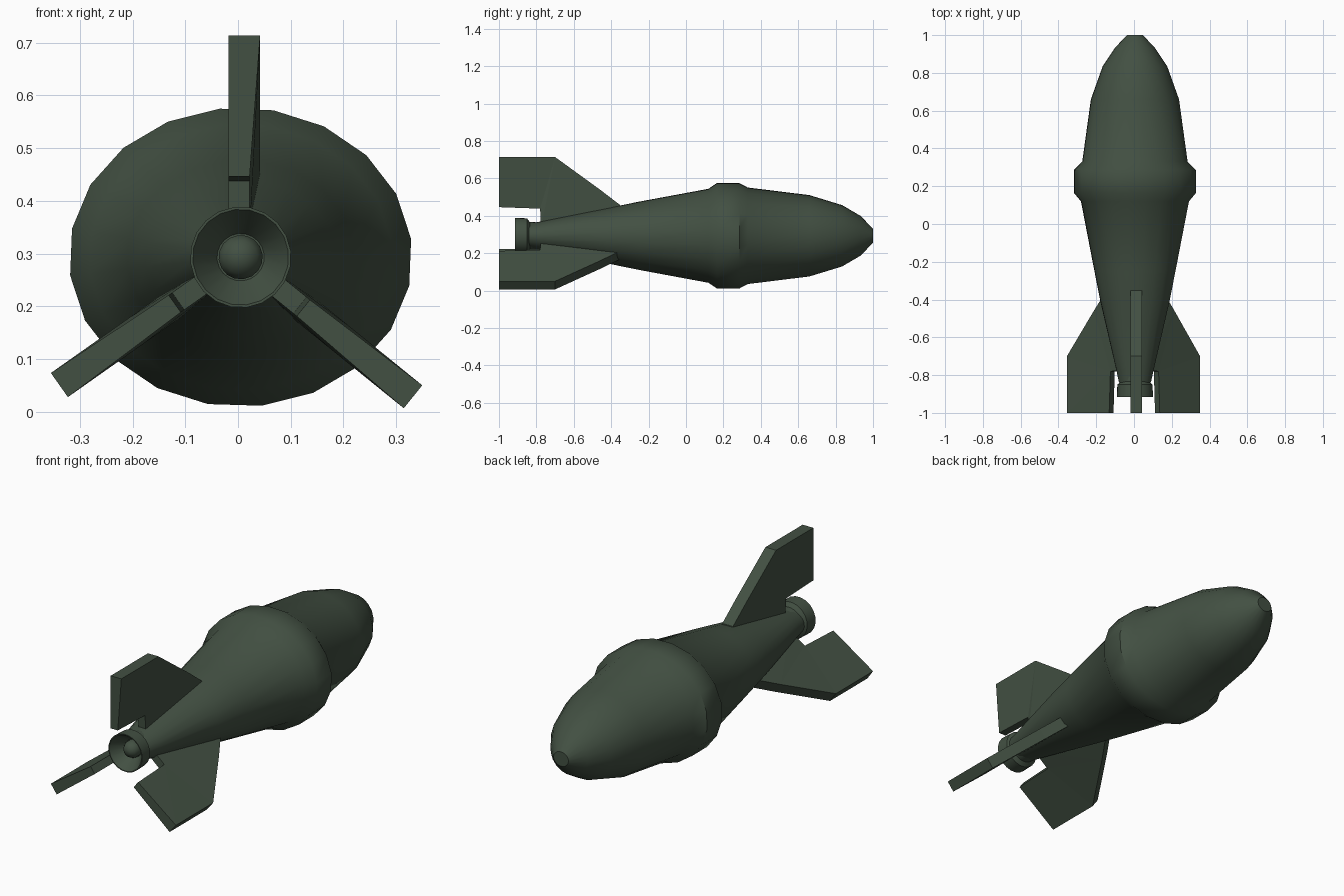
import bpy, bmesh, math

if "Cube" in bpy.data.objects:
    bpy.data.objects.remove(bpy.data.objects["Cube"])

CX, CZ = 0.005, 0.293      # long axis of the body
SIDES = 20

paint = bpy.data.materials.new("dark_green_paint")
paint.diffuse_color = (0.055, 0.08, 0.055, 1)
paint.use_nodes = True
paint.node_tree.nodes["Principled BSDF"].inputs["Base Color"].default_value = paint.diffuse_color


def finish(name, bm, smooth=True):
    bmesh.ops.recalc_face_normals(bm, faces=bm.faces)
    mesh = bpy.data.meshes.new(name)
    bm.to_mesh(mesh)
    bm.free()
    mesh.materials.append(paint)
    ob = bpy.data.objects.new(name, mesh)
    bpy.context.collection.objects.link(ob)
    if smooth:
        bpy.ops.object.select_all(action='DESELECT')
        ob.select_set(True)
        bpy.context.view_layer.objects.active = ob
        bpy.ops.object.shade_smooth_by_angle(angle=math.radians(40))
    return ob


def lathe(name, profile, sides=SIDES):
    """Elliptical rings (y, x radius, z radius) bridged along y, ends capped."""
    bm = bmesh.new()
    rings = []
    for y, rx, rz in profile:
        ring = []
        for i in range(sides):
            a = math.radians(7) + math.tau * i / sides
            ring.append(bm.verts.new((CX + rx * math.cos(a), y, CZ + rz * math.sin(a))))
        rings.append(ring)
    for r0, r1 in zip(rings, rings[1:]):
        for i in range(sides):
            j = (i + 1) % sides
            bm.faces.new((r0[i], r0[j], r1[j], r1[i]))
    bm.faces.new(rings[0])
    bm.faces.new(rings[-1])
    return finish(name, bm)


# Body with the raised collar and blunt nose
lathe("body", [
    (-0.84, 0.085, 0.066), (-0.78, 0.098, 0.076), (-0.42, 0.182, 0.149),
    (-0.25, 0.216, 0.184), (0.12, 0.288, 0.253), (0.165, 0.326, 0.284),
    (0.285, 0.326, 0.284), (0.33, 0.281, 0.260), (0.66, 0.235, 0.219),
    (0.835, 0.172, 0.165), (0.935, 0.105, 0.106), (1.0, 0.042, 0.037)])

# Bell nozzle with a hollow rear
lathe("nozzle", [(y, r, r) for y, r in [
    (-0.78, 0.072), (-0.835, 0.074), (-0.85, 0.094), (-0.915, 0.096),
    (-0.915, 0.091), (-0.845, 0.045)]])

# Rounded plug inside the nozzle
lathe("nozzle_plug", [(y, r, r) for y, r in [
    (-0.83, 0.042), (-0.865, 0.042), (-0.885, 0.032), (-0.897, 0.012)]], 16)

# Fin outline: y, distance from axis, thin (True at the rear root)
FIN = [(-0.34, 0.12, False), (-0.353, 0.165, False), (-0.46, 0.247, False),
       (-0.70, 0.421, False), (-1.0, 0.421, False), (-1.0, 0.153, True),
       (-0.78, 0.145, True), (-0.775, 0.04, True)]


def fin(name, angle, thick, thin):
    """Extruded fin outline; thick and thin give the two side offsets."""
    a = math.radians(angle)
    c, s = math.cos(a), math.sin(a)
    bm = bmesh.new()
    sheets = []
    for side in (0, 1):
        sheet = []
        for y, r, is_thin in FIN:
            t = (thin if is_thin else thick)[side]
            sheet.append(bm.verts.new((CX + r * c - t * s, y, CZ + r * s + t * c)))
        sheets.append(sheet)
        bm.faces.new(sheet)
    n = len(FIN)
    for i in range(n):
        j = (i + 1) % n
        bm.faces.new((sheets[0][i], sheets[0][j], sheets[1][j], sheets[1][i]))
    bmesh.ops.triangulate(bm, faces=[f for f in bm.faces if len(f.verts) > 4])
    return finish(name, bm, smooth=False)


# Three tail fins
fin("top_fin", 90, (0.023, -0.037), (0.023, -0.017))
fin("right_fin", -39, (0.028, -0.028), (0.02, -0.02))
fin("left_fin", 215.2, (0.028, -0.028), (0.02, -0.02))
